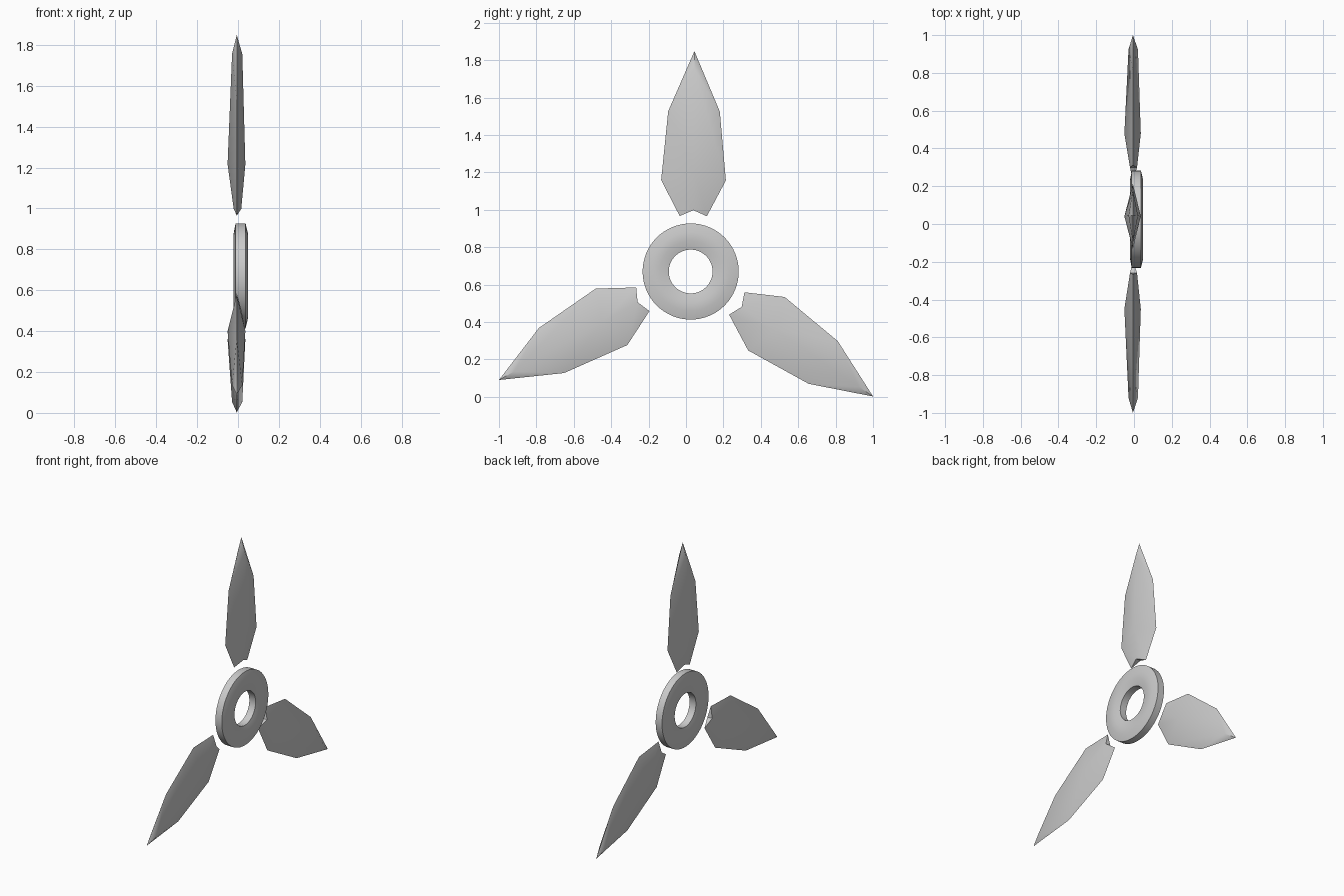
import bpy, bmesh, math

if "Cube" in bpy.data.objects:
    bpy.data.objects.remove(bpy.data.objects["Cube"])

CY, CZ = 0.025, 0.67  # hub centre


def finish(bm, name):
    bmesh.ops.recalc_face_normals(bm, faces=bm.faces)
    me = bpy.data.meshes.new(name)
    bm.to_mesh(me)
    bm.free()
    ob = bpy.data.objects.new(name, me)
    bpy.context.collection.objects.link(ob)
    bpy.ops.object.select_all(action='DESELECT')
    ob.select_set(True)
    bpy.context.view_layer.objects.active = ob
    bpy.ops.object.shade_smooth_by_angle(angle=math.radians(40))
    return ob


# Hub ring: gently crowned section (x, radius) revolved about the x axis
def hub_ring(segments=64):
    section = [(-0.012, 0.257), (0.037, 0.257), (0.048, 0.21), (0.048, 0.164),
               (0.037, 0.117), (-0.012, 0.117), (-0.021, 0.164), (-0.021, 0.21)]
    bm = bmesh.new()
    rings = []
    for i in range(segments):
        a = 2 * math.pi * i / segments
        rings.append([bm.verts.new((x, CY + r * math.cos(a), CZ + r * math.sin(a)))
                      for x, r in section])
    n = len(section)
    for i in range(segments):
        p, q = rings[i], rings[(i + 1) % segments]
        for j in range(n):
            k = (j + 1) % n
            bm.faces.new((p[j], p[k], q[k], q[j]))
    return finish(bm, "hub_ring")


# Blade: diamond sections, ridge stations set further out than edge stations
LENGTH = 0.882
STATIONS = [  # edge distance, half width, ridge distance, front x, back x
    (0.0, 0.0725, 0.032, 0.016, -0.021),
    (0.192, 0.173, 0.25, 0.036, -0.051),
    (0.56, 0.138, 0.79, 0.021, -0.029),
]
EDGE_X = -0.006


def blade(name, tip_y, tip_z, degrees):
    a = math.radians(degrees)
    c, s = math.cos(a), math.sin(a)
    bm = bmesh.new()

    def point(x, w, u):
        u -= LENGTH
        return bm.verts.new((x, tip_y + u * c - w * s, tip_z + u * s + w * c))

    rings = [[point(EDGE_X, -w, ue), point(f, 0, ur), point(EDGE_X, w, ue), point(b, 0, ur)]
             for ue, w, ur, f, b in STATIONS]
    tip = point(EDGE_X, 0, LENGTH)
    for p, q in zip(rings, rings[1:]):
        for j in range(4):
            k = (j + 1) % 4
            bm.faces.new((p[j], p[k], q[k], q[j]))
    for j in range(4):
        bm.faces.new((rings[-1][j], rings[-1][(j + 1) % 4], tip))
    # notched root
    l, f, r, b = rings[0]
    bm.faces.new((l, f, b))
    bm.faces.new((f, r, b))
    return finish(bm, name)


hub_ring()
blade("blade_top", 0.045, 1.848, 89.6)
blade("blade_right", 1.0, 0.002, -34.3)
blade("blade_left", -1.0, 0.09, 209.3)
